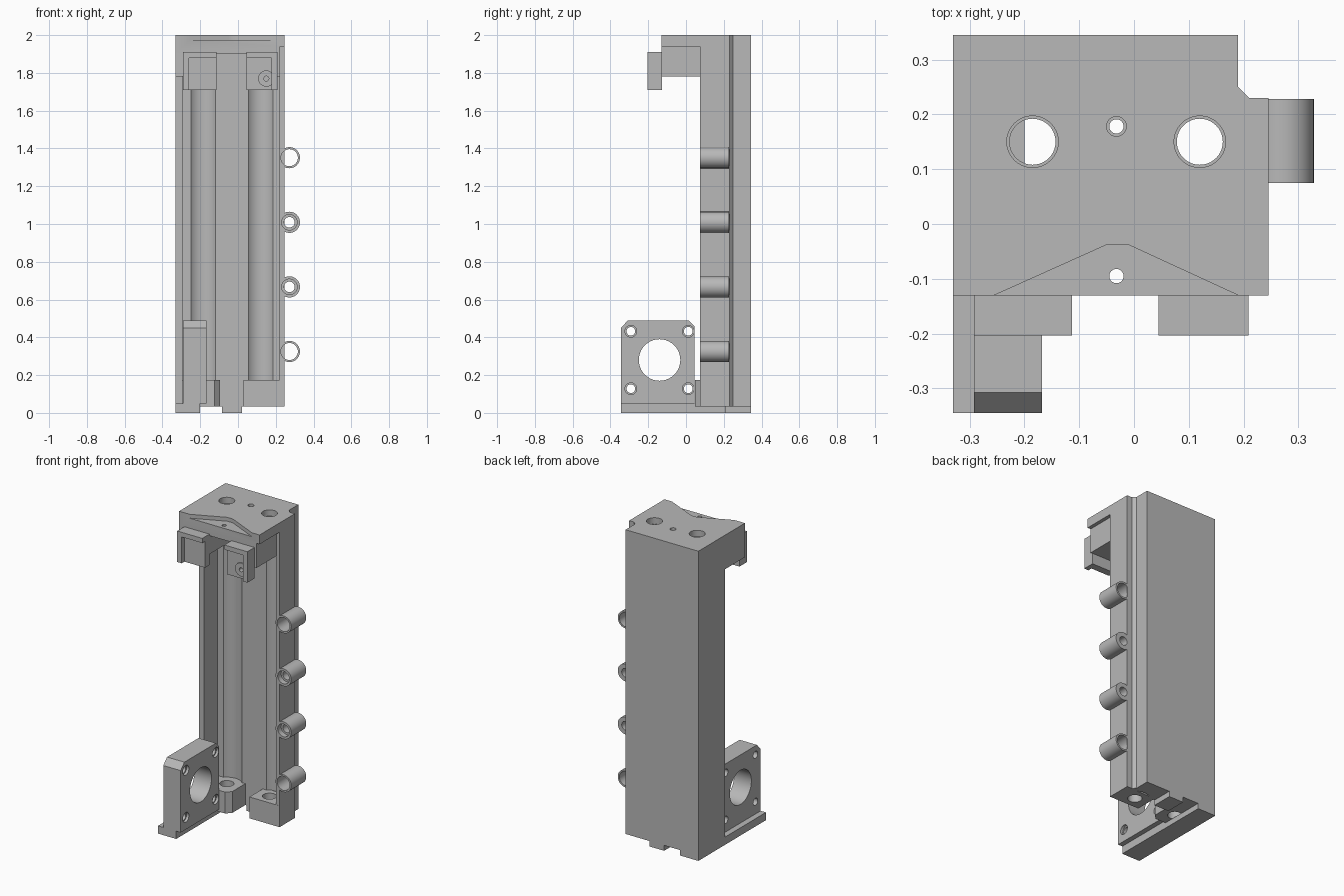
import bpy, bmesh, math

old = bpy.data.objects.get("Cube")
if old:
    bpy.data.objects.remove(old, do_unlink=True)

grey = bpy.data.materials.new("machined grey")
grey.use_nodes = True
grey.diffuse_color = (0.48, 0.48, 0.48, 1)
grey.node_tree.nodes["Principled BSDF"].inputs["Base Color"].default_value = grey.diffuse_color


def prism(name, pts, axis, a, b):
    """Extrude a closed outline along an axis from a to b."""
    place = {"x": lambda u, v, t: (t, u, v),
             "y": lambda u, v, t: (u, t, v),
             "z": lambda u, v, t: (u, v, t)}[axis]
    bm = bmesh.new()
    low = [bm.verts.new(place(u, v, a)) for u, v in pts]
    high = [bm.verts.new(place(u, v, b)) for u, v in pts]
    bm.faces.new(low)
    bm.faces.new(high)
    n = len(pts)
    for i in range(n):
        j = (i + 1) % n
        bm.faces.new((low[i], low[j], high[j], high[i]))
    bmesh.ops.recalc_face_normals(bm, faces=bm.faces)
    mesh = bpy.data.meshes.new(name)
    bm.to_mesh(mesh)
    bm.free()
    mesh.materials.append(grey)
    obj = bpy.data.objects.new(name, mesh)
    bpy.context.collection.objects.link(obj)
    return obj


def box(name, x0, x1, y0, y1, z0, z1):
    return prism(name, [(x0, y0), (x1, y0), (x1, y1), (x0, y1)], "z", z0, z1)


def circle(u, v, r, n=40):
    return [(u + r * math.cos(math.tau * i / n), v + r * math.sin(math.tau * i / n))
            for i in range(n)]


def rod(name, u, v, r, axis, a, b):
    return prism(name, circle(u, v, r), axis, a, b)


def cut(obj, *cutters):
    """Subtract cutters, apply and delete them."""
    for c in cutters:
        mod = obj.modifiers.new("cut", "BOOLEAN")
        mod.operation = "DIFFERENCE"
        mod.solver = "EXACT"
        mod.object = c
        bpy.context.view_layer.objects.active = obj
        bpy.ops.object.modifier_apply(modifier=mod.name)
        bpy.data.objects.remove(c, do_unlink=True)


def smooth(obj):
    bpy.ops.object.select_all(action="DESELECT")
    obj.select_set(True)
    bpy.context.view_layer.objects.active = obj
    bpy.ops.object.shade_smooth_by_angle(angle=math.radians(30))


LEFT, RIGHT, BACK, FLOOR, FRONT = -0.33, 0.245, 0.345, 0.21, 0.075
RODS = (-0.185, 0.12)
ROD_Y = 0.15


def channel(cx):
    """Shallow round groove in the column floor behind a guide rod."""
    half, dy = 0.065, FLOOR - ROD_Y
    r, start = math.hypot(half, dy), math.atan2(dy, -half)
    end = math.atan2(dy, half)
    return [(cx + r * math.cos(start + (end - start) * i / 12),
             ROD_Y + r * math.sin(start + (end - start) * i / 12)) for i in range(13)]


# Column with side walls, recessed floor and two rod channels
back_edge = [(RIGHT, 0.23), (0.21, 0.23), (0.19, 0.25), (0.19, BACK), (LEFT, BACK)]
outline = [(LEFT, FRONT), (-0.295, FRONT), (-0.295, FLOOR)]
for cx in RODS:
    outline += channel(cx)
outline += [(0.22, FLOOR), (0.22, FRONT), (RIGHT, FRONT)] + back_edge
column = prism("column", outline, "z", 0.035, 1.9)

# Side tubes, with their bores opening the column wall
TUBE_X, TUBE_R = 0.272, 0.056
for i in range(4):
    z = 0.325 + i * 0.342
    tube = rod("side_tube_%d" % (i + 1), TUBE_X, z, TUBE_R, "y", FRONT, 0.228)
    inner = i in (1, 2)
    bore = 0.028 if inner else 0.045
    cut(column, rod("cutter", TUBE_X, z, TUBE_R - 0.002, "y", 0, 0.229))
    cut(tube, rod("cutter", TUBE_X, z, bore, "y", 0, 0.3))
    if inner:
        cut(tube, rod("cutter", TUBE_X, z, 0.041, "y", 0, 0.11))
    smooth(tube)
smooth(column)

# Top cap with rod holes, small holes, shallow front recess and corner relief
cap = prism("top_cap", [(LEFT, -0.13), (RIGHT, -0.13)] + back_edge, "z", 1.9, 2)
recess = prism("cutter", [(-0.255, -0.13), (-0.255, -0.2), (0.19, -0.2), (0.19, -0.13),
                          (-0.01, -0.038), (-0.05, -0.038)], "z", 1.975, 2.1)
cut(cap, recess, box("cutter", 0.222, 0.3, -0.3, FRONT, 1.8, 1.94),
    rod("cutter", -0.032, 0.178, 0.013, "z", 1.8, 2.1),
    rod("cutter", -0.032, 0.178, 0.018, "z", 1.97, 2.1),
    rod("cutter", -0.032, -0.095, 0.013, "z", 1.8, 2.1))
for cx in RODS:
    cut(cap, rod("cutter", cx, ROD_Y, 0.042, "z", 1.8, 2.1),
        rod("cutter", cx, ROD_Y, 0.047, "z", 1.96, 2.1))
smooth(cap)

# Arms beneath the cap
for name, x0, x1, cx in (("left_arm", LEFT, -0.113, RODS[0]),
                         ("right_arm", 0.047, 0.222, RODS[1])):
    arm = box(name, x0, x1, -0.13, FLOOR + 0.005, 1.78, 1.902)
    cut(arm, rod("cutter", cx, ROD_Y, 0.042, "z", 1.7, 2))
    smooth(arm)

# Front clips, each with a stepped pocket
left_clip = box("left_clip", -0.292, -0.113, -0.203, -0.128, 1.71, 1.91)
cut(left_clip, box("cutter", -0.26, -0.05, -0.3, -0.175, 1.6, 1.88))
right_clip = box("right_clip", 0.045, 0.209, -0.203, -0.128, 1.71, 1.91)
cut(right_clip, box("cutter", 0, 0.178, -0.3, -0.175, 1.6, 1.88),
    rod("cutter", 0.15, 1.77, 0.013, "y", -0.3, -0.14))
boss = rod("clip_boss", 0.15, 1.77, 0.043, "y", -0.183, -0.17)
cut(boss, rod("cutter", 0.15, 1.77, 0.013, "y", -0.3, 0),
    box("cutter", 0.178, 0.3, -0.3, 0, 1.6, 1.9))

# Rod seats at the foot of the column
left_seat = prism("left_rod_seat", [(-0.297, 0.047), (-0.125, 0.047), (-0.095, 0.077),
                                    (-0.095, 0.25), (-0.297, 0.25)], "z", 0.035, 0.173)
right_seat = box("right_rod_seat", 0.03, RIGHT - 0.001, 0.074, 0.225, 0.035, 0.173)
for seat, cx in ((left_seat, RODS[0]), (right_seat, RODS[1])):
    cut(seat, rod("cutter", cx, ROD_Y, 0.042, "z", 0, 0.3))
    smooth(seat)

# Base rail and centre key
box("base_rail", LEFT, -0.2, -BACK, FRONT, 0, 0.05)
box("base_rail_rear", LEFT, -0.2, FRONT, BACK, 0, 0.036)
box("centre_key", -0.085, 0.02, FLOOR, BACK, 0, 0.036)

# Motor mounting plate with a large bore and four screw holes
plate = prism("motor_plate", [(-BACK, 0.05), (0.045, 0.05), (0.045, 0.46), (0.015, 0.49),
                              (-0.307, 0.49), (-BACK, 0.45)], "x", -0.292, -0.168)
cut(plate, rod("cutter", -0.14, 0.28, 0.11, "x", -0.5, 0))
for y in (-0.292, 0.012):
    for z in (0.128, 0.432):
        cut(plate, rod("cutter", y, z, 0.023, "x", -0.5, 0),
            rod("cutter", y, z, 0.031, "x", -0.185, 0))
smooth(plate)
